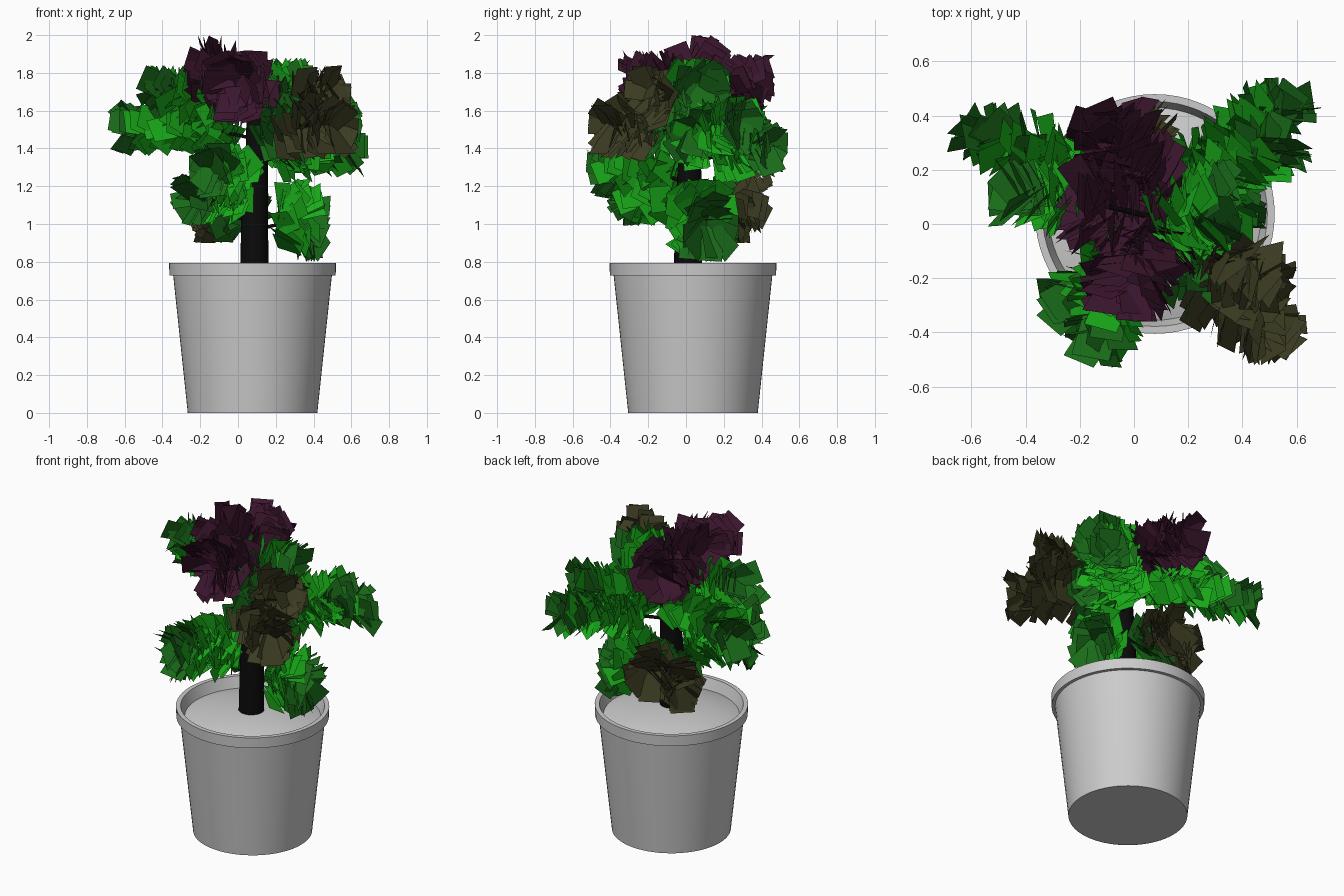
import bpy, bmesh, math, random
from mathutils import Vector

if "Cube" in bpy.data.objects:
    bpy.data.objects.remove(bpy.data.objects["Cube"])

random.seed(7)
CX, CY = 0.077, 0.037


def material(name, rgb):
    m = bpy.data.materials.new(name)
    m.diffuse_color = (*rgb, 1)
    m.use_nodes = True
    m.node_tree.nodes["Principled BSDF"].inputs["Base Color"].default_value = m.diffuse_color
    return m


BRIGHT = material("bright_green", (0.01, 0.42, 0.01))
DARK = material("dark_green", (0.01, 0.15, 0.01))
BROWN = material("brown_green", (0.045, 0.045, 0.016))
PURPLE = material("purple", (0.045, 0.008, 0.027))
BARK = material("bark", (0.003, 0.003, 0.003))


def add_object(name, bm, mats=(), smooth=True):
    me = bpy.data.meshes.new(name)
    bm.to_mesh(me)
    bm.free()
    for m in mats:
        me.materials.append(m)
    ob = bpy.data.objects.new(name, me)
    bpy.context.collection.objects.link(ob)
    if smooth:
        bpy.ops.object.select_all(action='DESELECT')
        ob.select_set(True)
        bpy.context.view_layer.objects.active = ob
        bpy.ops.object.shade_smooth_by_angle(angle=math.radians(35))
    return ob


def lofted(name, rings, segs, mats=()):
    """Skin circles given as (x, y, z, radius), capped at both ends."""
    bm = bmesh.new()
    loops = []
    for x, y, z, r in rings:
        loops.append([bm.verts.new((x + r * math.cos(a), y + r * math.sin(a), z))
                      for a in (2 * math.pi * i / segs for i in range(segs))])
    for a, b in zip(loops, loops[1:]):
        for i in range(segs):
            j = (i + 1) % segs
            bm.faces.new((a[i], a[j], b[j], b[i]))
    bm.faces.new(loops[0][::-1])
    bm.faces.new(loops[-1])
    bmesh.ops.recalc_face_normals(bm, faces=bm.faces)
    return add_object(name, bm, mats)


# Pot with collar and domed soil
pot = [(0.343, 0), (0.42, 0.727), (0.44, 0.727), (0.442, 0.793), (0.415, 0.793),
       (0.392, 0.725), (0.33, 0.745), (0.24, 0.765), (0.14, 0.778), (0.05, 0.783)]
lofted("pot", [(CX, CY, z, r) for r, z in pot], 64)

# Trunk, leaning and tapering
lofted("trunk", [(0.087, 0.01, 0.75, 0.075), (0.088, 0.015, 1.1, 0.07), (0.1, 0.02, 1.4, 0.058),
                 (0.09, 0.03, 1.6, 0.045), (0.07, 0.03, 1.75, 0.02)], 16, [BARK])


def branch_of_leaves(name, lo, hi, mats, rows=4, steps=13, droop=0.0):
    """Stacked rows of square leaves round a branch from the trunk, kept inside a box."""
    lo, hi = Vector(lo), Vector(hi)
    centre = (lo + hi) / 2
    start = Vector((0.09, 0.02, centre.z - 0.06))
    mid = centre + Vector((0, 0, 0.04))
    tip = start + (centre - start) * 1.7
    tip.z = centre.z - droop

    def path(t):
        return start * (1 - t) ** 2 + mid * 2 * t * (1 - t) + tip * t * t

    def jitter(s):
        return Vector([random.gauss(0, s) for _ in range(3)])

    leaves = []
    turn = random.random() * 6
    for row in range(rows):
        for k in range(steps):
            t = (k + random.uniform(0, 0.5)) / (steps - 0.5)
            tan = ((mid - start) * (1 - t) + (tip - mid) * t).normalized()
            side = tan.cross(Vector((0, 0, 1))).normalized()
            up = side.cross(tan)
            a = turn + 2 * math.pi * row / rows + random.gauss(0, 0.25) + 0.6 * t
            radial = side * math.cos(a) + up * math.sin(a)
            d = (radial + tan * (0.4 + 0.5 * t) + jitter(0.15)).normalized()
            w = d.cross(tan + jitter(0.2)).normalized()
            leaves.append((t, path(t) + radial * random.uniform(0.05, 0.12), d, w))

    # Spread the leaf centres over the box, then draw each leaf at full size
    inset = 0.06
    least = [min(l[1][ax] for l in leaves) for ax in range(3)]
    most = [max(l[1][ax] for l in leaves) for ax in range(3)]
    bm = bmesh.new()
    for t, c, d, w in leaves:
        c = Vector([lo[i] + inset + (c[i] - least[i]) / (most[i] - least[i]) * (hi[i] - lo[i] - 2 * inset)
                    for i in range(3)])
        size = random.uniform(0.9, 1.1)
        l, h, n = d * 0.088 * size, w * 0.064 * size, d.cross(w) * 0.012
        quad = [c - l - h, c - l + h, c + l + h + n, c + l - h - n]
        shift = Vector([max(0, lo[i] - min(q[i] for q in quad)) - max(0, max(q[i] for q in quad) - hi[i])
                        for i in range(3)])
        f = bm.faces.new([bm.verts.new(q + shift) for q in quad])
        f.material_index = min(int((t * 0.8 + random.random() * 0.2) * len(mats)), len(mats) - 1)
    add_object(name, bm, mats, smooth=False)

    # Woody stem carrying the leaves
    cu = bpy.data.curves.new(name + "_stem", 'CURVE')
    cu.dimensions = '3D'
    cu.bevel_depth = 0.01
    cu.bevel_resolution = 1
    sp = cu.splines.new('POLY')
    sp.points.add(6)
    for i, pt in enumerate(sp.points):
        pt.co = (*path(0.6 * i / 6), 1)
    cu.materials.append(BARK)
    bpy.context.collection.objects.link(bpy.data.objects.new(name + "_stem", cu))


GREEN = (BRIGHT, BRIGHT, DARK)
DULL = (DARK, BROWN, BROWN)

# Leafy branches: box minimum, box maximum, colours from trunk to tip
branch_of_leaves("left_upper_branch", (-0.54, -0.06, 1.5), (0.02, 0.24, 1.84), GREEN, droop=-0.12)
branch_of_leaves("left_lower_branch", (-0.69, 0.03, 1.36), (0.05, 0.45, 1.66), GREEN, steps=16)
branch_of_leaves("back_right_lower_branch", (0.12, 0.12, 1.22), (0.69, 0.54, 1.54), GREEN, steps=15)
branch_of_leaves("back_right_upper_branch", (0.12, 0.03, 1.36), (0.66, 0.42, 1.68), GREEN, steps=15)
branch_of_leaves("front_right_upper_branch", (0.12, -0.33, 1.48), (0.6, 0.02, 1.84), DULL, droop=-0.1)
branch_of_leaves("front_right_lower_branch", (0.05, -0.52, 1.33), (0.64, -0.03, 1.7), DULL, steps=15)
branch_of_leaves("front_left_upper_branch", (-0.26, -0.53, 1.12), (0.14, 0.0, 1.43), GREEN, droop=0.02)
branch_of_leaves("front_left_lower_branch", (-0.36, -0.42, 0.99), (0.1, 0.04, 1.28), GREEN, droop=0.08)
branch_of_leaves("lower_right_branch", (0.16, -0.11, 0.8), (0.49, 0.28, 1.24), GREEN, rows=5, droop=0.1)
branch_of_leaves("lower_back_branch", (-0.14, 0.08, 0.95), (0.18, 0.46, 1.3), DULL, steps=11, droop=0.05)
branch_of_leaves("lower_back_left_branch", (-0.28, 0.05, 0.9), (0.06, 0.38, 1.22), DULL, steps=11, droop=0.08)
branch_of_leaves("inner_green_branch", (0.1, -0.14, 1.28), (0.4, 0.22, 1.64), GREEN, steps=10)
branch_of_leaves("top_green_branch", (0.02, -0.15, 1.54), (0.4, 0.24, 1.88), GREEN, rows=5)
branch_of_leaves("purple_front_branch", (-0.2, -0.36, 1.53), (0.23, 0.03, 1.92), (PURPLE,), rows=5)
branch_of_leaves("purple_back_branch", (-0.25, 0.05, 1.6), (0.2, 0.47, 1.9), (PURPLE,), rows=5)
branch_of_leaves("purple_crown", (-0.29, -0.14, 1.58), (0.14, 0.26, 2.0), (PURPLE,), droop=-0.08)
